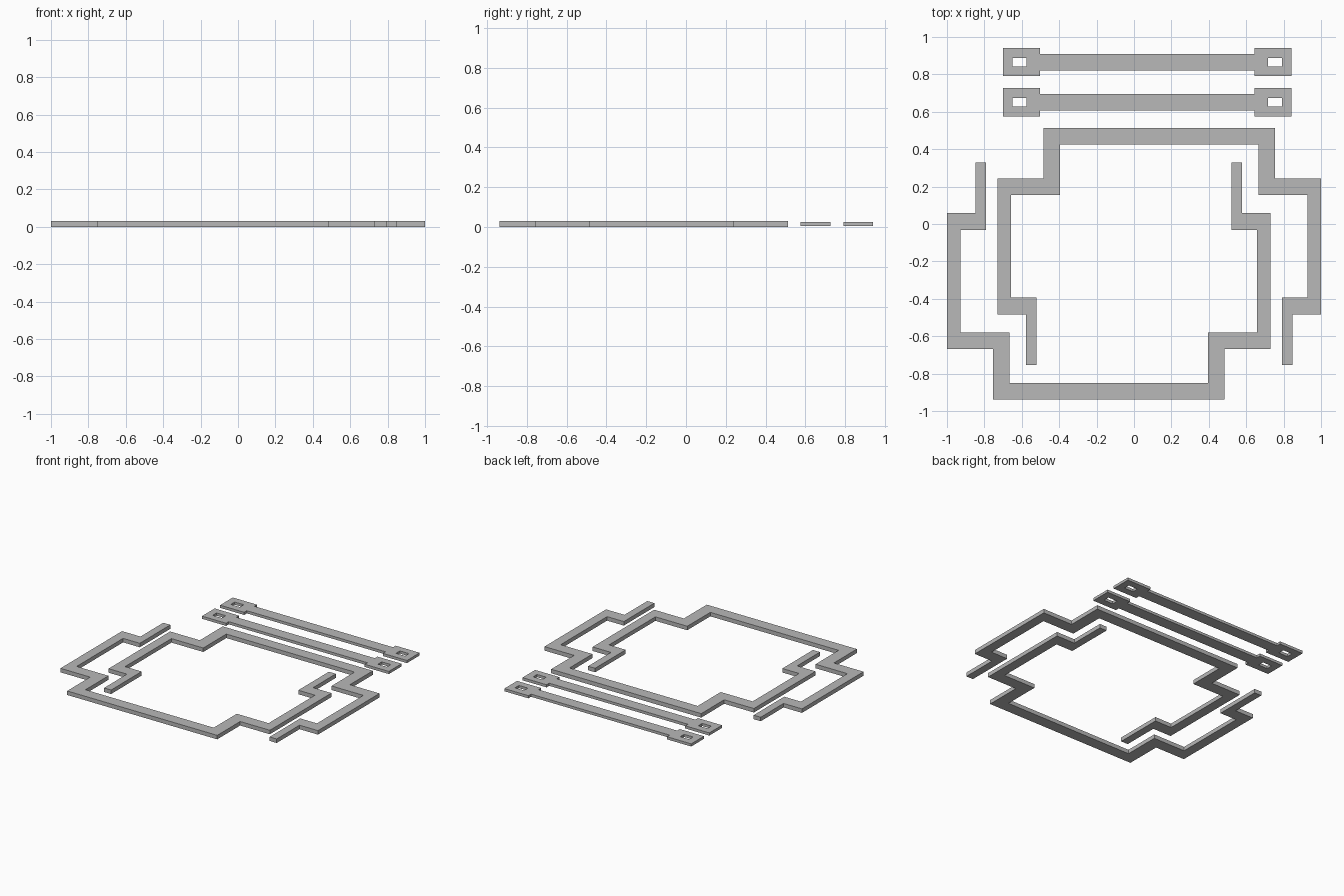
import bpy
import bmesh

cube = bpy.data.objects.get("Cube")
if cube:
    bpy.data.objects.remove(cube)

grey = bpy.data.materials.new("plain_grey")
grey.use_nodes = True
GREY = (0.48, 0.48, 0.48, 1)
grey.diffuse_color = GREY
grey.node_tree.nodes["Principled BSDF"].inputs["Base Color"].default_value = GREY


def plate(name, loops, z_low, z_high):
    """Flat plate from closed outlines; inner outlines become holes."""
    curve = bpy.data.curves.new(name + "_profile", "CURVE")
    curve.dimensions = "2D"
    curve.fill_mode = "BOTH"
    curve.extrude = (z_high - z_low) / 2
    for points in loops:
        spline = curve.splines.new("POLY")
        spline.points.add(len(points) - 1)
        for p, (x, y) in zip(spline.points, points):
            p.co = (x, y, 0, 1)
        spline.use_cyclic_u = True
        spline.use_smooth = False
    helper = bpy.data.objects.new(name + "_profile", curve)
    mesh = bpy.data.meshes.new_from_object(helper)
    bpy.data.objects.remove(helper)
    bpy.data.curves.remove(curve)

    bm = bmesh.new()
    bm.from_mesh(mesh)
    bmesh.ops.remove_doubles(bm, verts=bm.verts, dist=0.0001)
    bmesh.ops.translate(bm, verts=bm.verts, vec=(0, 0, (z_low + z_high) / 2))
    bmesh.ops.recalc_face_normals(bm, faces=bm.faces)
    for f in bm.faces:
        f.smooth = False
        f.material_index = 0
    bm.to_mesh(mesh)
    bm.free()
    mesh.name = name
    mesh.materials.clear()
    mesh.materials.append(grey)
    obj = bpy.data.objects.new(name, mesh)
    bpy.context.collection.objects.link(obj)
    return obj


def rectangle(x0, x1, y0, y1):
    return [(x0, y0), (x1, y0), (x1, y1), (x0, y1)]


# Stepped brackets: half outline, as distance from the bracket's own centre line
half = [(0.62, 0.513), (0.62, 0.242), (0.865, 0.242), (0.865, -0.485),
        (0.713, -0.485), (0.713, -0.755), (0.655, -0.755), (0.655, -0.394),
        (0.793, -0.394), (0.793, 0.154), (0.53, 0.154), (0.53, 0.426)]
CENTRE_X = 0.135
outline = [(CENTRE_X + x, y) for x, y in half]
outline += [(CENTRE_X - x, y) for x, y in reversed(half)]
plate("back_bracket", [outline], 0, 0.03)

# The front bracket is the back one turned half round
turned = [(-x, -0.425 - y) for x, y in outline]
plate("front_bracket", [turned], 0, 0.03)

# Tie bars: narrow shaft, wide end pads with a slot in each
BAR_X = 0.071
quarter = [(0.573, 0.044), (0.573, 0.075), (0.772, 0.075)]
right_end = quarter + [(x, -y) for x, y in reversed(quarter)]
bar = right_end + [(-x, -y) for x, y in right_end]
slots = [rectangle(s * 0.645, s * 0.72, -0.023, 0.023) for s in (-1, 1)]
for name, y_mid in (("inner_tie_bar", 0.651), ("outer_tie_bar", 0.865)):
    loops = [[(BAR_X + x, y_mid + y) for x, y in loop] for loop in [bar] + slots]
    plate(name, loops, 0.005, 0.025)
